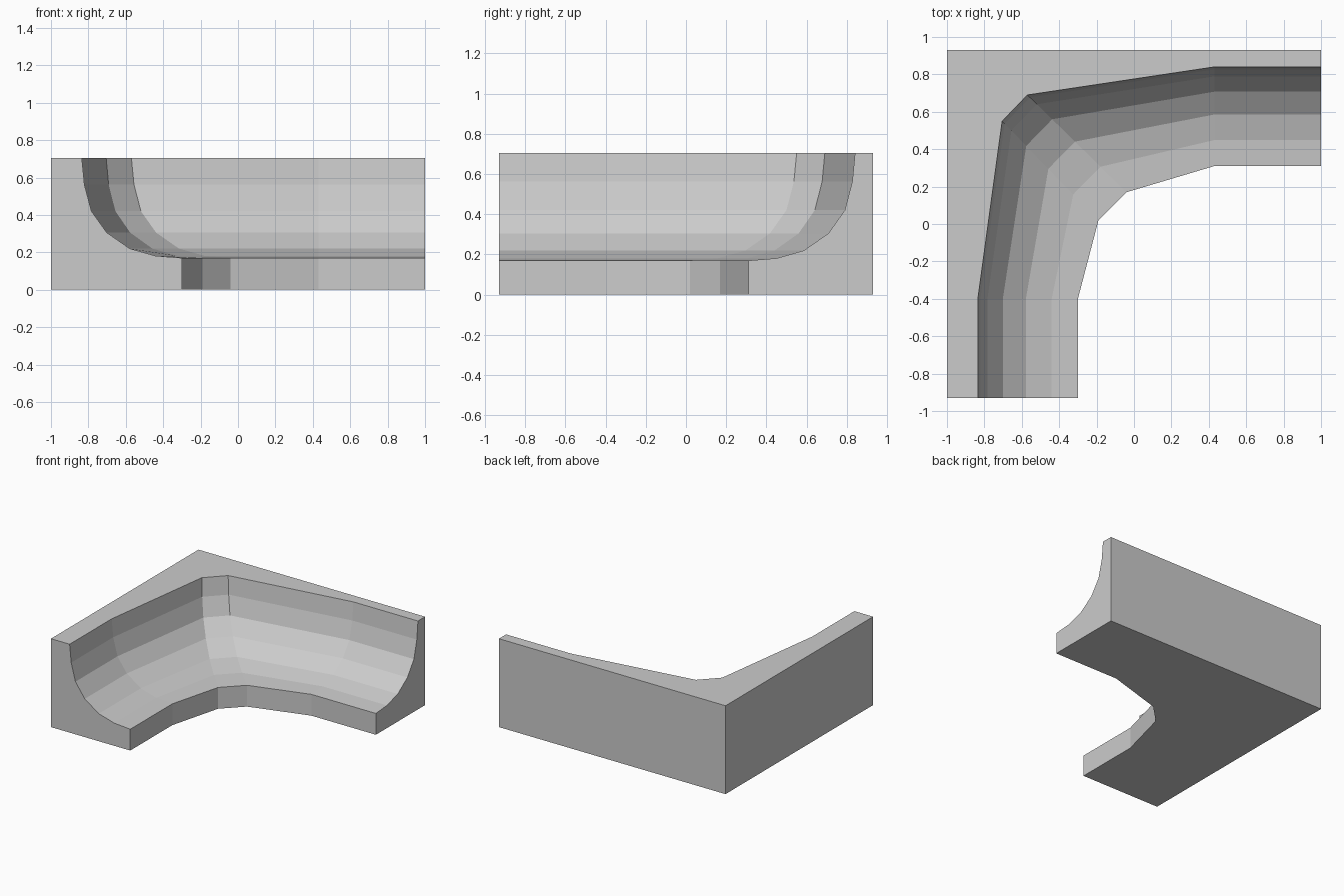
import bpy, bmesh
from mathutils import Vector

if "Cube" in bpy.data.objects:
    bpy.data.objects.remove(bpy.data.objects["Cube"])

# Plan-view path stations: top lip, bottom lip and outer block edge
stations = [
    ((-0.835, -0.93), (-0.30, -0.93), (-1.0, -0.93)),
    ((-0.835, -0.40), (-0.30, -0.40), (-1.0, -0.40)),
    ((-0.705, 0.55), (-0.19, 0.02), (-1.0, 0.93)),
    ((-0.57, 0.69), (-0.04, 0.17), (-1.0, 0.93)),
    ((0.43, 0.84), (0.43, 0.31), (0.43, 0.93)),
    ((1.0, 0.84), (1.0, 0.31), (1.0, 0.93)),
]
# Curved ramp profile: fraction from top lip to bottom lip, height
profile = [(0, 0.705), (0.026, 0.562), (0.096, 0.42), (0.25, 0.305),
           (0.48, 0.22), (0.738, 0.181), (1, 0.17)]
top = profile[0][1]

bm = bmesh.new()


def section(lip, inner, outer):
    """Closed cross-section of the ramp at one station."""
    a, b = Vector(lip), Vector(inner)
    pts = [(*a.lerp(b, t), z) for t, z in profile]
    pts += [(*inner, 0), (*outer, 0), (*outer, top)]
    return [bm.verts.new(p) for p in pts]


# Sweep the cross-section round the corner and cap both ends
loops = [section(*s) for s in stations]
for p, q in zip(loops, loops[1:]):
    for i in range(len(p)):
        j = (i + 1) % len(p)
        bm.faces.new((p[i], p[j], q[j], q[i]))
bm.faces.new(loops[0])
bm.faces.new(loops[-1])

# Merge the shared outer corner
bmesh.ops.remove_doubles(bm, verts=bm.verts, dist=0.0005)
bmesh.ops.recalc_face_normals(bm, faces=bm.faces)

mesh = bpy.data.meshes.new("corner_ramp")
bm.to_mesh(mesh)
bm.free()
bpy.context.collection.objects.link(bpy.data.objects.new("corner_ramp", mesh))
